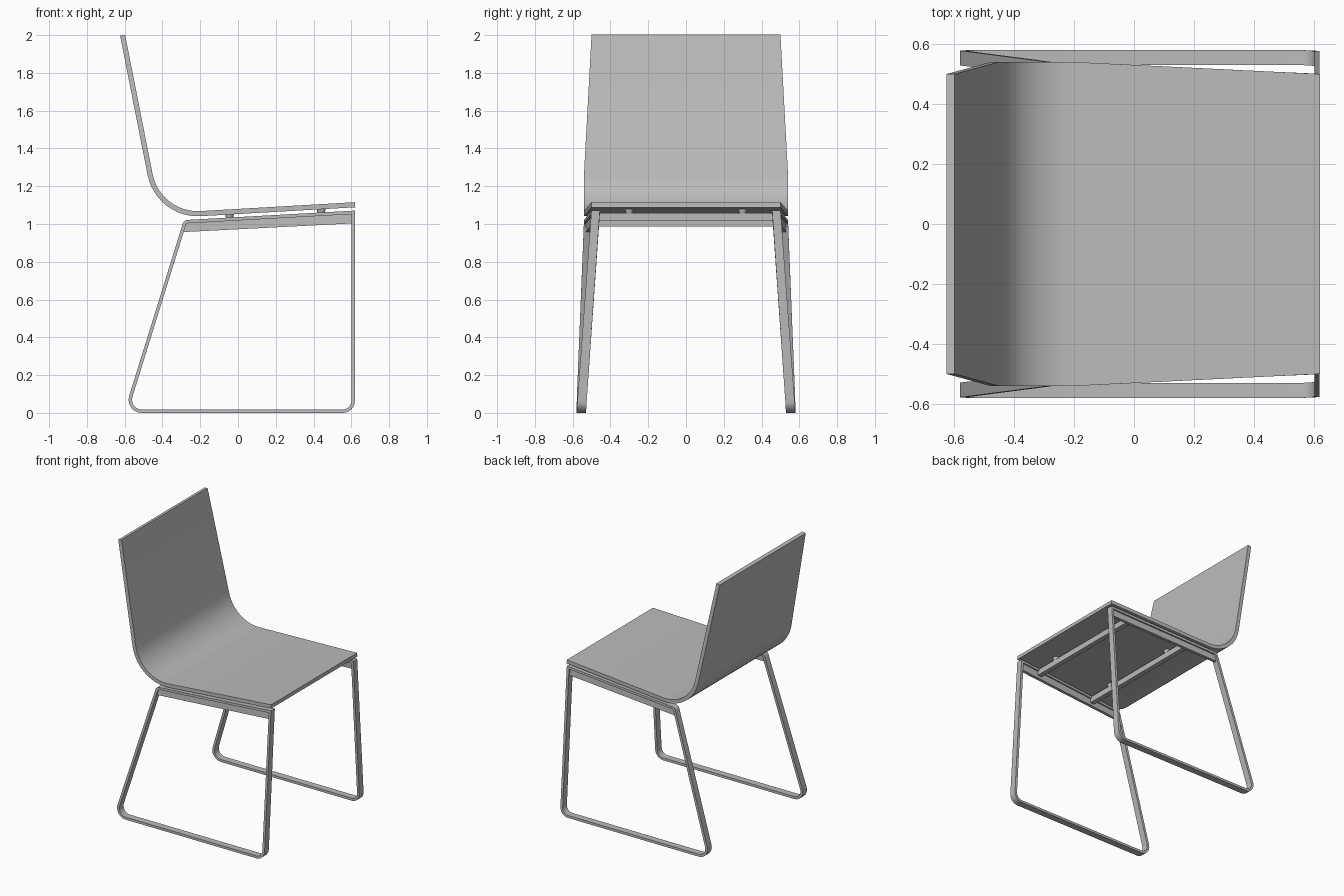
import bpy, bmesh, math
from mathutils import Vector

if "Cube" in bpy.data.objects:
    bpy.data.objects.remove(bpy.data.objects["Cube"])

grey = bpy.data.materials.new("mid grey")
grey.use_nodes = True
grey.diffuse_color = (0.5, 0.5, 0.5, 1)
grey.node_tree.nodes["Principled BSDF"].inputs["Base Color"].default_value = (0.5, 0.5, 0.5, 1)


def make(name, bm, smooth=False):
    bmesh.ops.recalc_face_normals(bm, faces=bm.faces)
    mesh = bpy.data.meshes.new(name)
    bm.to_mesh(mesh)
    bm.free()
    mesh.materials.append(grey)
    obj = bpy.data.objects.new(name, mesh)
    bpy.context.collection.objects.link(obj)
    if smooth:
        bpy.ops.object.select_all(action='DESELECT')
        obj.select_set(True)
        bpy.context.view_layer.objects.active = obj
        bpy.ops.object.shade_smooth_by_angle(angle=math.radians(30))
    return obj


def fillet(a, corner, b, radius, steps):
    """Points of an arc rounding the corner between a and b."""
    a, c, b = Vector(a), Vector(corner), Vector(b)
    if radius == 0:
        return [c]
    u, v = (a - c).normalized(), (b - c).normalized()
    half = u.angle(v) / 2
    centre = c + (u + v).normalized() * radius / math.sin(half)
    p, q = c + u * radius / math.tan(half) - centre, c + v * radius / math.tan(half) - centre
    sweep_angle = math.pi - 2 * half
    return [centre + (p * math.sin((1 - i / steps) * sweep_angle)
                      + q * math.sin(i / steps * sweep_angle)) / math.sin(sweep_angle)
            for i in range(steps + 1)]


def band(name, path, thick, span, closed):
    """Flat bar following an xz path, its y limits given by span(point)."""
    bm, rings, n = bmesh.new(), [], len(path)
    for i, p in enumerate(path):
        before = path[i - 1] if closed or i else p * 2 - path[1]
        after = path[(i + 1) % n] if closed or i < n - 1 else p * 2 - path[i - 1]
        d1, d2 = (p - before).normalized(), (after - p).normalized()
        n1, n2 = Vector((-d1.y, d1.x)), Vector((-d2.y, d2.x))
        off = (n1 + n2) / (1 + n1.dot(n2)) * thick / 2
        y0, y1 = span(p)
        rings.append([bm.verts.new((q.x, y, q.y)) for q, y in
                      ((p + off, y0), (p + off, y1), (p - off, y1), (p - off, y0))])
    for i in range(n if closed else n - 1):
        a, b = rings[i], rings[(i + 1) % n]
        for k in range(4):
            bm.faces.new((a[k], a[(k + 1) % 4], b[(k + 1) % 4], b[k]))
    if not closed:
        bm.faces.new(rings[0])
        bm.faces.new(rings[-1])
    return make(name, bm, True)


# Bent seat shell, widest around the bend
top, bend, front = Vector((-0.611, 2.0)), Vector((-0.422, 1.042)), Vector((0.62, 1.102))
arc = fillet(top, bend, front, 0.257, 12)


def shell_span(p):
    if p.y > arc[0].y:
        t = (p.y - arc[0].y) / (top.y - arc[0].y)
    else:
        t = max(0, (p.x - arc[-1].x) / (front.x - arc[-1].x))
    half = 0.54 - 0.04 * t
    return -half, half


band("seat_shell", [top] + arc + [front], 0.027, shell_span, False)


# Sled frames lean inward, more at the front than at the rear
def outer_y(p):
    return 0.58 - p.y * (0.039 + 0.036 * (p.x + 0.29) / 0.91)


def rail_z(x):
    return 1.012 + (x + 0.28) * 0.0556


corners = [((-0.28, rail_z(-0.28)), 0.02), ((0.61, rail_z(0.61)), 0),
           ((0.61, 0.009), 0.055), ((-0.592, 0.009), 0.06)]
loop = []
for i, (c, r) in enumerate(corners):
    loop += fillet(corners[i - 1][0], c, corners[(i + 1) % 4][0], r, 6)

for side, label in ((1, "left"), (-1, "right")):
    def frame_span(p):
        y = outer_y(p)
        return side * y, side * (y - 0.05 + 0.005 * p.y)

    band(label + "_sled_frame", loop, 0.018, frame_span, True)

    # Stiffening plate under the top rail
    bm = bmesh.new()
    sides = []
    for inset in (0.012, 0.034):
        sides.append([bm.verts.new((x, side * (outer_y(Vector((x, z))) - inset), z))
                      for x, z in ((-0.295, 0.957), (0.602, 1.003),
                                   (0.602, rail_z(0.602)), (-0.278, rail_z(-0.278)))])
    bm.faces.new(sides[0])
    bm.faces.new(sides[1])
    for k in range(4):
        j = (k + 1) % 4
        bm.faces.new((sides[0][k], sides[0][j], sides[1][j], sides[1][k]))
    make(label + "_rail_plate", bm)

# Crossbars with tapered pads carrying the shell
for label, x in (("rear", -0.045), ("front", 0.44)):
    top_z = rail_z(x) + 0.005
    half = outer_y(Vector((x, top_z))) - 0.03
    bm = bmesh.new()
    bmesh.ops.create_cube(bm, size=1)
    bmesh.ops.scale(bm, vec=(0.035, 2 * half, 0.042), verts=bm.verts)
    bmesh.ops.translate(bm, vec=(x, 0, top_z - 0.021), verts=bm.verts)
    make(label + "_crossbar", bm)
    for side, name in ((1, "left"), (-1, "right")):
        bm = bmesh.new()
        bmesh.ops.create_cone(bm, cap_ends=True, segments=16, radius1=0.018,
                              radius2=0.025, depth=0.03)
        bmesh.ops.translate(bm, vec=(x, side * 0.3, top_z + 0.012), verts=bm.verts)
        make(label + "_" + name + "_pad", bm, True)
